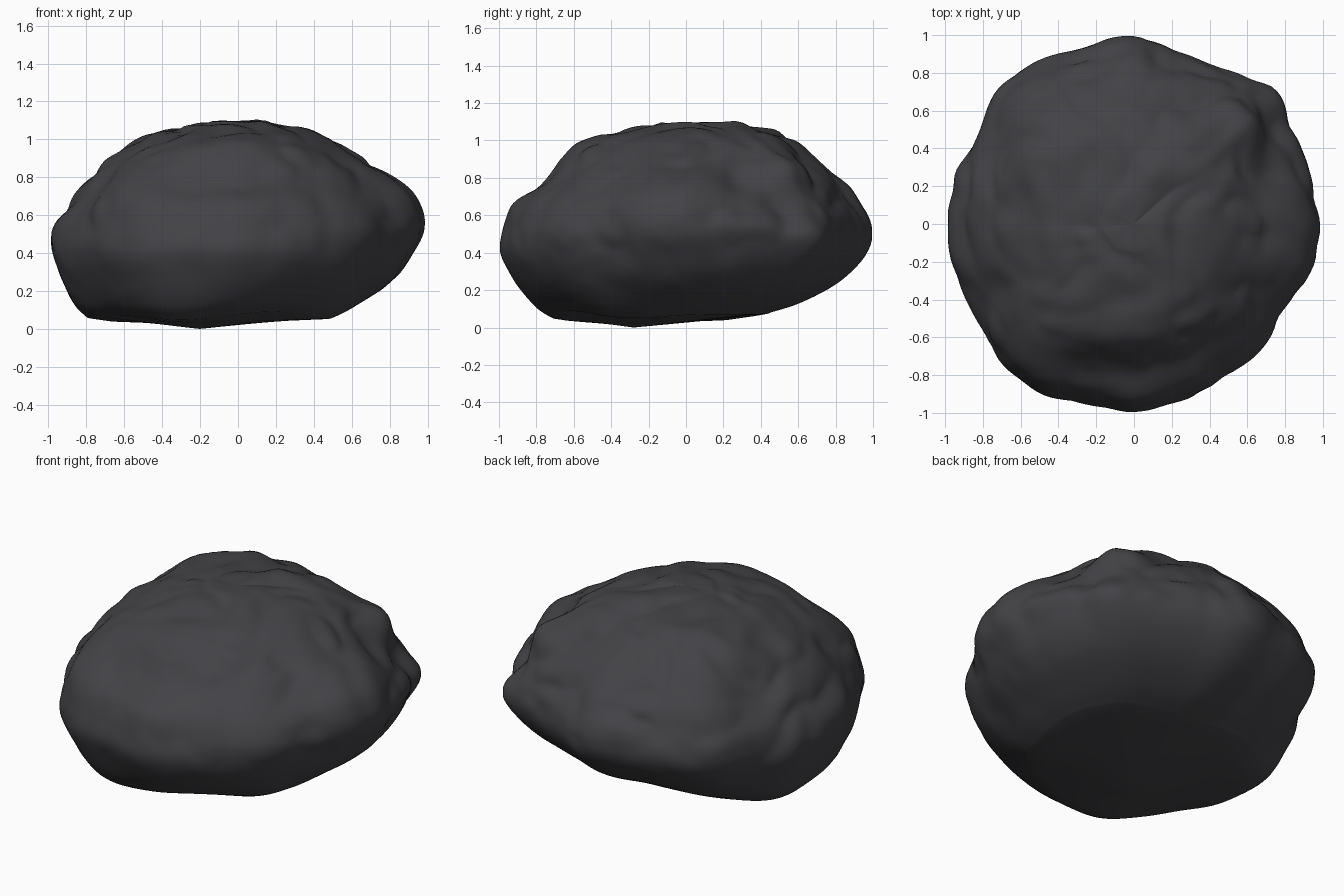
import bpy, bmesh, math
from mathutils import Vector, noise

cube = bpy.data.objects.get("Cube")
if cube:
    bpy.data.objects.remove(cube)

# Plan outline: radius at every 15 degrees, starting at +x
PLAN = [.97, .97, .99, 1.02, .96, .95, 1.0, .98, 1.0, 1.0, .95, .97,
        .97, .98, .96, 1.0, 1.02, .98, .99, .97, .95, .95, .92, .95]

# Share of the plan radius at each height, for left, back, right and front
LEVELS = [(.07, (.52, .44, .81, .72)), (.13, (.65, .62, .88, .83)),
          (.25, (.84, .83, .95, .93)), (.40, (.95, .97, 1.0, 1.0)),
          (.53, (1.0, .99, .98, .98)), (.66, (.94, .93, .91, .92)),
          (.78, (.82, .84, .81, .77)), (.90, (.67, .71, .69, .68)),
          (1.0, (.52, .57, .49, .53)), (1.06, (.32, .37, .29, .29)),
          (1.085, (.15, .16, .15, .14))]

# Local lumps and hollows: centre, reach, push
LUMPS = [((.85, -.20, .70), .20, .05), ((.80, .08, .74), .15, .03),
         ((.60, .54, .87), .13, .09), ((.70, .28, .74), .13, -.06),
         ((.80, .70, .46), .12, .045), ((.74, .56, .66), .15, -.07),
         ((-.60, .14, .92), .13, -.03), ((-.82, .38, .72), .08, -.03),
         ((-.13, 0, 1.1), .18, .015), ((-.62, -.64, .76), .25, .04),
         ((-.46, .46, .97), .28, .045), ((-.68, .68, .64), .25, .025),
         ((.33, .38, 1.03), .20, .025),
         # Uneven rim of the underside
         ((.52, -.30, .08), .22, .03), ((.18, -.66, .10), .25, -.035),
         ((-.28, -.68, .10), .22, .04), ((-.65, .20, .10), .22, .035),
         ((-.25, .48, .10), .25, -.02)]

AROUND, STEPS = 168, 6


def spline(a, b, c, d, t):
    return b + .5 * t * (c - a + t * (2 * a - 5 * b + 4 * c - d
                                    + t * (3 * (b - c) + d - a)))


def plan_radius(angle):
    f = angle / math.tau * len(PLAN)
    i = int(f)
    return spline(*(PLAN[(i + k) % len(PLAN)] for k in (-1, 0, 1, 2)), f - i)


def share(values, angle):
    c, s = math.cos(angle), math.sin(angle)
    return (values[0 if c > 0 else 2] * c * c + values[1 if s > 0 else 3] * s * s)


def level_at(f, angle):
    i = min(int(f), len(LEVELS) - 2)
    near = [LEVELS[max(0, min(len(LEVELS) - 1, i + k))] for k in (-1, 0, 1, 2)]
    return (spline(*(n[0] for n in near), f - i),
            spline(*(share(n[1], angle) for n in near), f - i))


def roughen(p):
    # Folded creases and rounded lumps, fading out on the smooth underside
    out = Vector((p.x, p.y, (p.z - .45) * 1.4)).normalized()
    start = .15 + .2 * max(0, p.y)
    fade = max(0, min(1, (p.z - start) / .35))
    calm = 1 - .5 * max(0, -out.y)
    q = p + noise.noise_vector(p * 2.5) * .12
    billow = abs(noise.noise(q * 3.6)) * .055 - .012
    fine = noise.noise(q * 8) * .012
    push = (billow + fine) * fade * calm
    for centre, reach, amount in LUMPS:
        push += amount * math.exp(-((p - Vector(centre)).length / reach) ** 2)
    return p + out * push


def ring_point(f, angle):
    z, s = level_at(f, angle)
    r = plan_radius(angle) * s
    return Vector((r * math.cos(angle), r * math.sin(angle), z))


# Boulder body built as stacked rings: underside, sides, then crown
bm = bmesh.new()
angles = [j * math.tau / AROUND for j in range(AROUND)]
low = Vector((-.2, -.28, 0))
top = roughen(Vector((0, 0, 1.09)))
rings = [[bm.verts.new(roughen(low.lerp(ring_point(0, a), k / 6))) for a in angles]
         for k in range(1, 6)]
rings += [[bm.verts.new(roughen(ring_point(k / STEPS, a))) for a in angles]
          for k in range((len(LEVELS) - 1) * STEPS + 1)]
for t in (.35, .7):
    rings.append([bm.verts.new(v.co.lerp(top, t)) for v in rings[-1]])

for lower, upper in zip(rings, rings[1:]):
    for j in range(AROUND):
        n = (j + 1) % AROUND
        bm.faces.new((lower[j], lower[n], upper[n], upper[j]))
for ring, tip, flip in ((rings[0], low, True), (rings[-1], top, False)):
    v = bm.verts.new(tip)
    for j in range(AROUND):
        pair = (ring[j], ring[(j + 1) % AROUND])
        bm.faces.new((*(reversed(pair) if flip else pair), v))

# Centre the boulder over the origin, standing on the ground
xs, ys, zs = ([v.co[i] for v in bm.verts] for i in range(3))
base = Vector(((min(xs) + max(xs)) / 2, (min(ys) + max(ys)) / 2, min(zs)))
bmesh.ops.translate(bm, vec=-base, verts=bm.verts)
bmesh.ops.recalc_face_normals(bm, faces=bm.faces)
mesh = bpy.data.meshes.new("boulder")
bm.to_mesh(mesh)
bm.free()
boulder = bpy.data.objects.new("boulder", mesh)
bpy.context.collection.objects.link(boulder)

# Dark stone
stone = bpy.data.materials.new("dark grey stone")
stone.use_nodes = True
colour = (.056, .056, .063, 1)
stone.diffuse_color = colour
shader = next(n for n in stone.node_tree.nodes if n.type == 'BSDF_PRINCIPLED')
shader.inputs["Base Color"].default_value = colour
shader.inputs["Roughness"].default_value = .9
mesh.materials.append(stone)

bpy.ops.object.select_all(action='DESELECT')
boulder.select_set(True)
bpy.context.view_layer.objects.active = boulder
bpy.ops.object.shade_smooth_by_angle(angle=math.radians(50))
